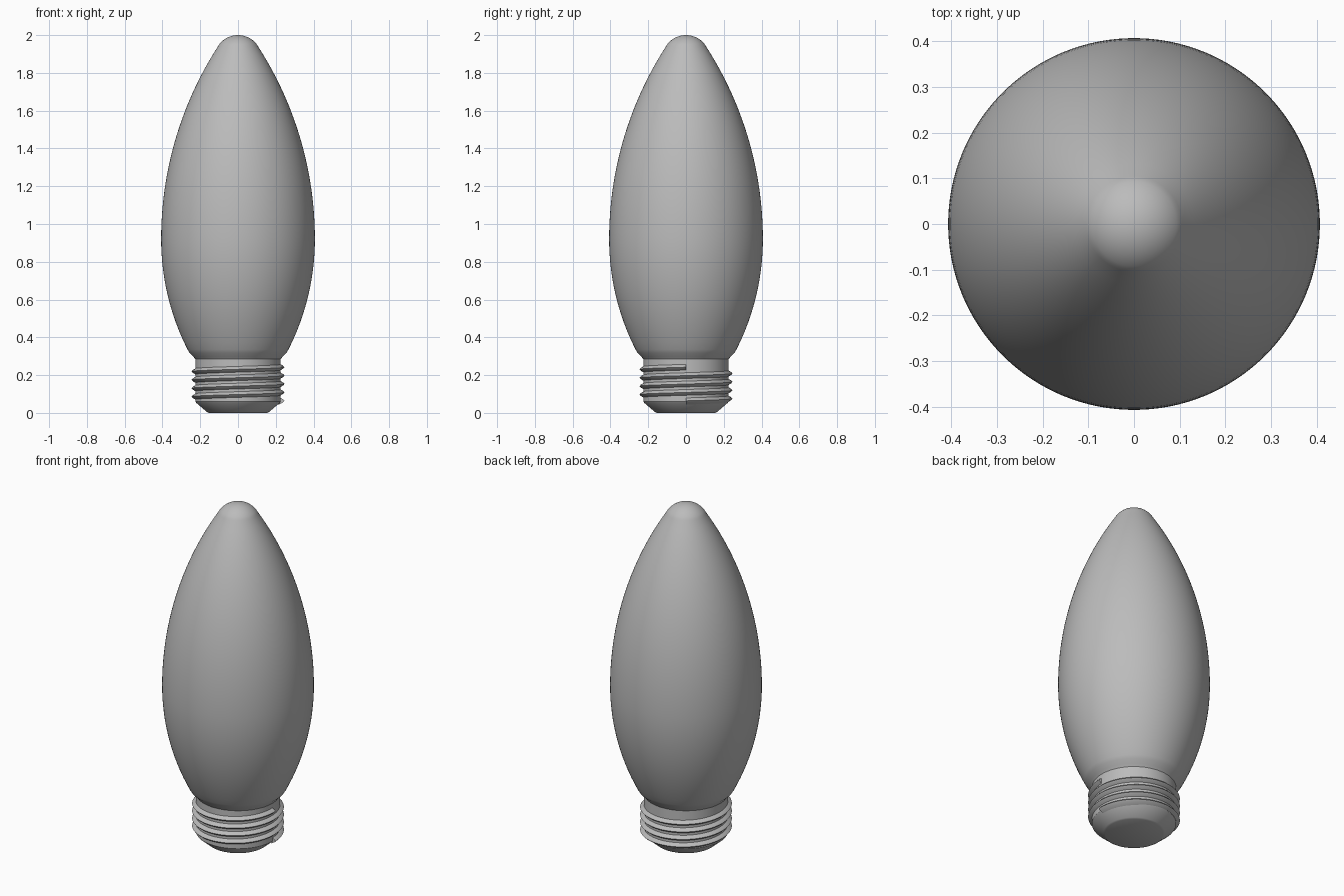
import bpy, bmesh, math
from math import sin, cos, pi, sqrt

cube = bpy.data.objects.get("Cube")
if cube:
    bpy.data.objects.remove(cube)

# One plain grey for the whole lamp
grey = bpy.data.materials.new("plain grey")
grey.use_nodes = True
colour = (0.5, 0.5, 0.5, 1)
grey.diffuse_color = colour
grey.node_tree.nodes["Principled BSDF"].inputs["Base Color"].default_value = colour


def finish(bm, name, angle):
    bmesh.ops.recalc_face_normals(bm, faces=bm.faces)
    mesh = bpy.data.meshes.new(name)
    bm.to_mesh(mesh)
    bm.free()
    obj = bpy.data.objects.new(name, mesh)
    bpy.context.collection.objects.link(obj)
    mesh.materials.append(grey)
    bpy.ops.object.select_all(action='DESELECT')
    obj.select_set(True)
    bpy.context.view_layer.objects.active = obj
    bpy.ops.object.shade_smooth_by_angle(angle=math.radians(angle))
    return obj


def lathe(name, profile, angle, segments=128):
    """Spin a (radius, height) profile around the z axis."""
    bm = bmesh.new()
    verts = [bm.verts.new((r, 0, z)) for r, z in profile]
    edges = [bm.edges.new(pair) for pair in zip(verts, verts[1:])]
    bmesh.ops.spin(bm, geom=verts + edges, cent=(0, 0, 0), axis=(0, 0, 1),
                   angle=2 * pi, steps=segments, use_duplicate=False)
    bmesh.ops.remove_doubles(bm, verts=bm.verts, dist=1e-5)
    return finish(bm, name, angle)


def bulge(z, belly_z, belly_r, arc_r):
    """Radius of a circular flank that is widest at belly_z."""
    return belly_r - arc_r + sqrt(arc_r ** 2 - (z - belly_z) ** 2)


# Glass envelope: flared collar, lower flank, upper flank, round tip
belly_z, belly_r, collar_z, tip_r = 0.92, 0.407, 0.335, 0.126
shoulder_z = 1.943
glass = [(0.2, 0.284), (0.226, 0.284), (0.236, 0.297), (0.256, 0.317)]
for i in range(17):
    z = collar_z + (belly_z - collar_z) * i / 16
    glass.append((bulge(z, belly_z, belly_r, 1.29), z))
for i in range(1, 25):
    z = belly_z + (shoulder_z - belly_z) * i / 24
    glass.append((bulge(z, belly_z, belly_r, 1.88), z))
start = math.asin((shoulder_z - 2 + tip_r) / tip_r)
for i in range(1, 13):
    a = start + (pi / 2 - start) * i / 12
    glass.append((max(tip_r * cos(a), 0), 2 - tip_r + tip_r * sin(a)))
lathe("glass_envelope", glass, 40)

# Screw base: flat contact, tapered foot, straight barrel
base = [(0, 0), (0.155, 0), (0.165, 0.005), (0.222, 0.054),
        (0.226, 0.06), (0.226, 0.29), (0, 0.29)]
lathe("screw_base", base, 30)

# Screw thread: rounded ridge climbing four turns
turns, steps, pitch, first_z = 4, 96, 0.0445, 0.064
ridge = [(0.218, -0.02), (0.240, -0.007), (0.246, 0), (0.240, 0.007), (0.218, 0.02)]
bm = bmesh.new()
rings = []
for i in range(turns * steps + 1):
    a = 2 * pi * i / steps
    z = first_z + pitch * i / steps
    rings.append([bm.verts.new((r * cos(a), r * sin(a), z + dz)) for r, dz in ridge])
for low, high in zip(rings, rings[1:]):
    for j in range(len(ridge)):
        k = (j + 1) % len(ridge)
        bm.faces.new((low[j], low[k], high[k], high[j]))
for end in (rings[0], rings[-1]):
    bm.faces.new(end)
finish(bm, "screw_thread", 50)
